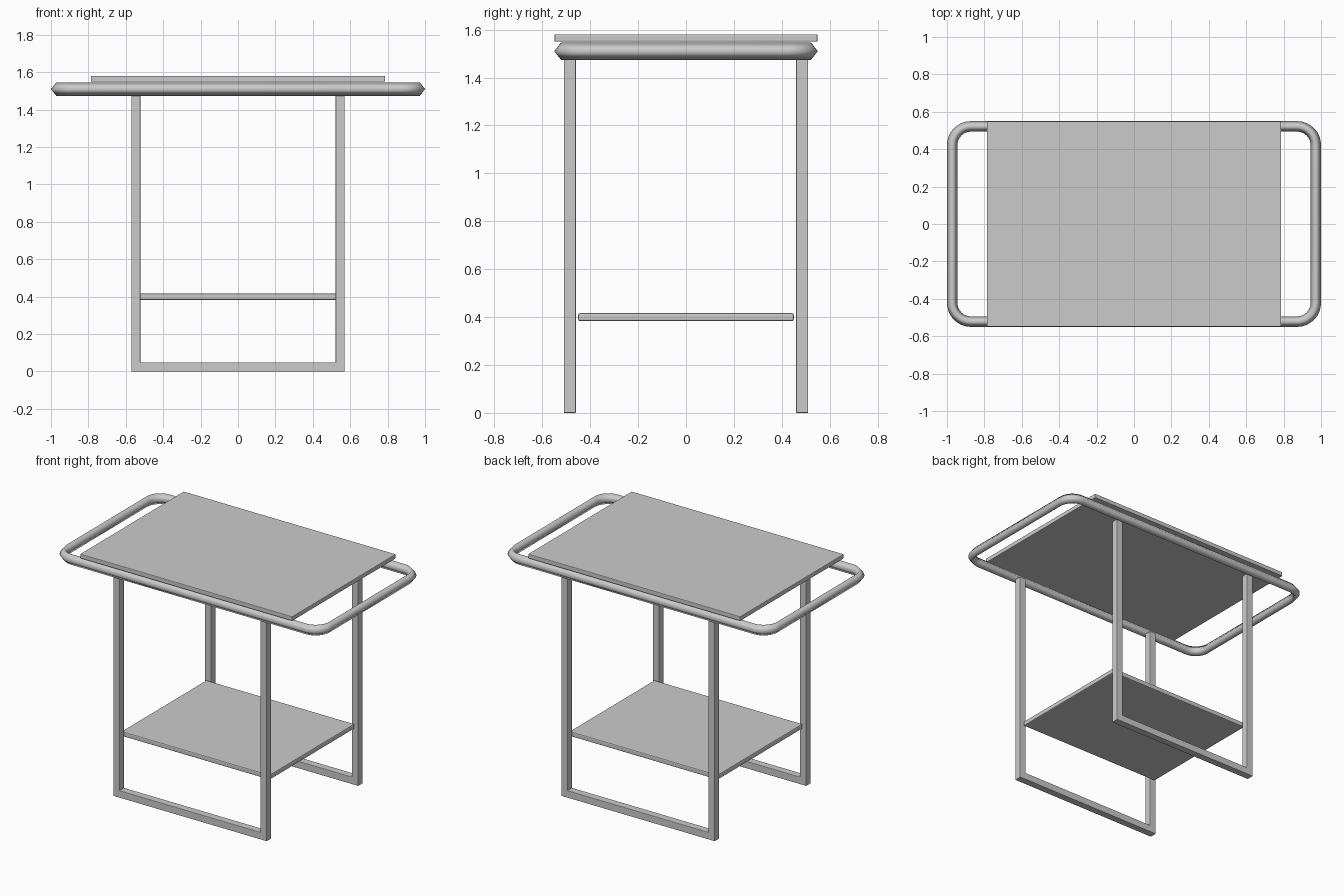
import bpy, bmesh, math

if "Cube" in bpy.data.objects:
    bpy.data.objects.remove(bpy.data.objects["Cube"])


def finish(name, bm, bevel=0.0):
    bmesh.ops.recalc_face_normals(bm, faces=bm.faces)
    me = bpy.data.meshes.new(name)
    bm.to_mesh(me)
    bm.free()
    ob = bpy.data.objects.new(name, me)
    bpy.context.collection.objects.link(ob)
    if bevel:
        m = ob.modifiers.new("soft_edges", 'BEVEL')
        m.width = bevel
        m.segments = 2
        m.limit_method = 'ANGLE'
    return ob


def board(name, hx, hy, z0, z1, bevel):
    bm = bmesh.new()
    bmesh.ops.create_cube(bm, size=1)
    for v in bm.verts:
        v.co = (v.co.x * 2 * hx, v.co.y * 2 * hy, (z0 + z1) / 2 + v.co.z * (z1 - z0))
    return finish(name, bm, bevel)


# Table top and lower shelf
board("table_top", 0.787, 0.549, 1.55, 1.58, 0.004)
board("lower_shelf", 0.55, 0.45, 0.383, 0.416, 0.007)


# U-shaped leg frames, front and back
def leg_frame(name, y0, y1):
    o, i, t, h = 0.57, 0.522, 0.048, 1.49
    outline = [(-o, 0), (o, 0), (o, h), (i, h), (i, t), (-i, t), (-i, h), (-o, h)]
    bm = bmesh.new()
    face = bm.faces.new([bm.verts.new((x, y0, z)) for x, z in outline])
    ext = bmesh.ops.extrude_face_region(bm, geom=[face])
    for v in ext["geom"]:
        if isinstance(v, bmesh.types.BMVert):
            v.co.y = y1
    return finish(name, bm, 0.003)


leg_frame("front_leg_frame", -0.51, -0.46)
leg_frame("back_leg_frame", 0.46, 0.51)


# Handle rail: diamond section swept round a rounded rectangle
def handle_rail(hx, hy, corner, z, half_w, half_h, steps=8):
    section = [(half_w, 0), (0, half_h), (-half_w, 0), (0, -half_h)]
    bm = bmesh.new()
    rings = []
    for k, (sx, sy) in enumerate([(1, 1), (-1, 1), (-1, -1), (1, -1)]):
        for s in range(steps + 1):
            a = math.pi / 2 * (k + s / steps)
            c, n = math.cos(a), math.sin(a)
            cx, cy = sx * (hx - corner), sy * (hy - corner)
            rings.append([bm.verts.new((cx + (corner + r) * c, cy + (corner + r) * n, z + dz))
                          for r, dz in section])
    for j, ring in enumerate(rings):
        nxt = rings[(j + 1) % len(rings)]
        for q in range(4):
            p = (q + 1) % 4
            bm.faces.new((ring[q], nxt[q], nxt[p], ring[p]))
    for f in bm.faces:
        f.smooth = True
    return finish("handle_rail", bm)


handle_rail(0.972, 0.522, 0.1, 1.51, 0.028, 0.036)
